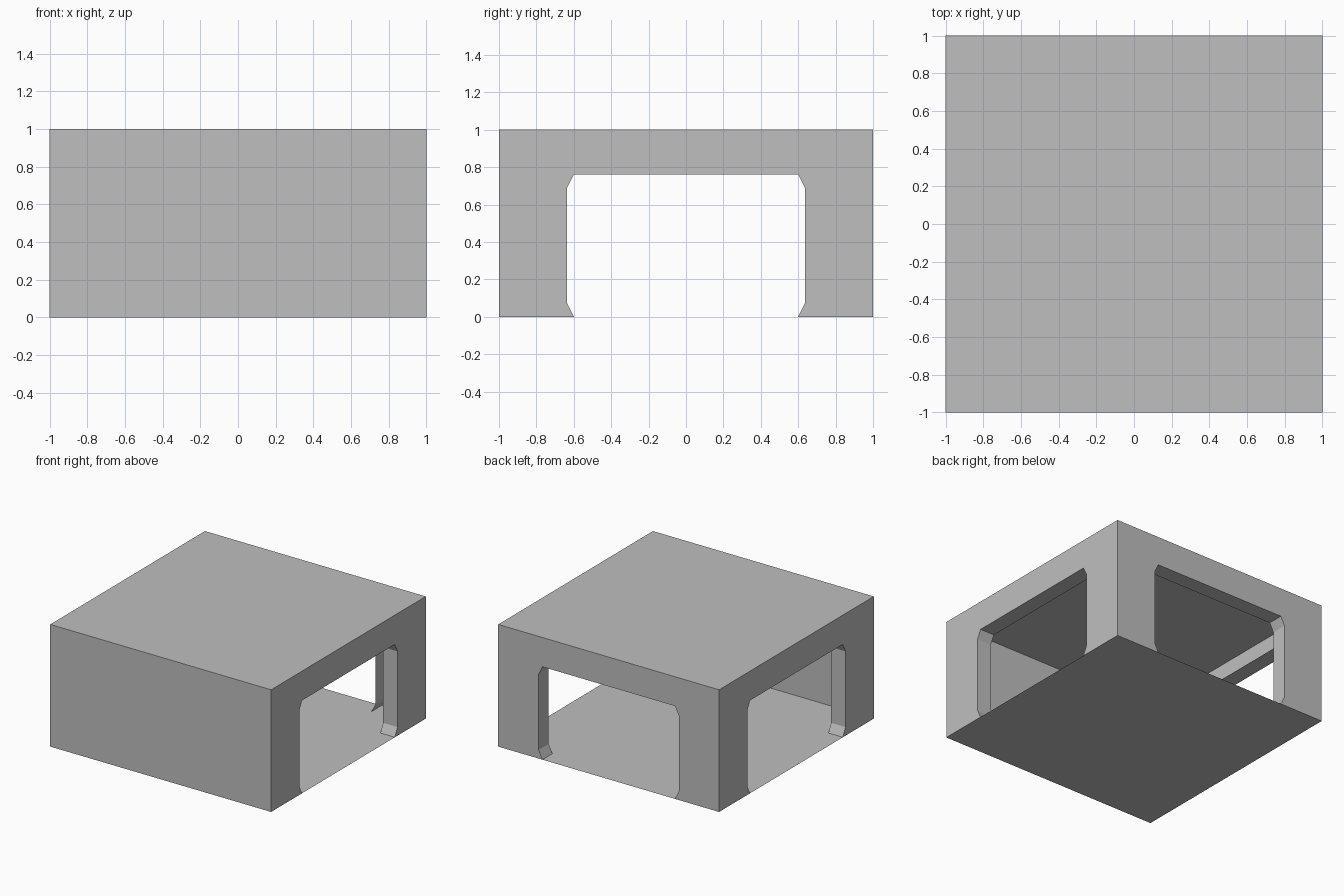
import bpy
import bmesh
from math import pi
from mathutils import Matrix

old = bpy.data.objects.get("Cube")
if old:
    bpy.data.objects.remove(old)

HALF, HEIGHT, RIM = 1.0, 1.0, 0.13

grey = bpy.data.materials.new("plain grey")
grey.use_nodes = True
colour = (0.52, 0.52, 0.52, 1)
grey.diffuse_color = colour
grey.node_tree.nodes["Principled BSDF"].inputs["Base Color"].default_value = colour


def finish(name, bm, matrix=Matrix()):
    mesh = bpy.data.meshes.new(name)
    bm.transform(matrix)
    bm.to_mesh(mesh)
    bm.free()
    mesh.materials.append(grey)
    obj = bpy.data.objects.new(name, mesh)
    bpy.context.collection.objects.link(obj)


# Half of the doorway outline, bottom to top, with cut corners
half_door = [(0.6, 0), (0.635, 0.07), (0.635, 0.69), (0.6, 0.76)]
door = [(-x, z) for x, z in half_door] + half_door[::-1]


def wall(name, angle, has_door):
    """Thin wall facing -y, then turned about z; the doorway gets an inward rim."""
    bm = bmesh.new()
    outline = [(-HALF, 0)] + (door if has_door else [])
    outline += [(HALF, 0), (HALF, HEIGHT), (-HALF, HEIGHT)]
    verts = [bm.verts.new((x, -HALF, z)) for x, z in outline]
    bm.faces.new(verts)
    if has_door:
        front = verts[1:1 + len(door)]
        back = [bm.verts.new(v.co.xyz) for v in front]
        for v in back:
            v.co.y += RIM
        for i in range(len(door) - 1):
            bm.faces.new((front[i + 1], front[i], back[i], back[i + 1]))
    finish(name, bm, Matrix.Rotation(angle, 4, "Z"))


def slab(name, z, flip):
    """Thin square sheet closing the top or bottom."""
    bm = bmesh.new()
    bmesh.ops.create_grid(bm, x_segments=1, y_segments=1, size=HALF,
                          matrix=Matrix.Translation((0, 0, z)))
    if flip:
        bmesh.ops.reverse_faces(bm, faces=bm.faces[:])
    finish(name, bm)


# Closed front, doorways on the other three sides
wall("front_wall", 0, False)
wall("left_wall", pi / 2, True)
wall("back_wall", pi, True)
wall("right_wall", -pi / 2, True)
slab("roof", HEIGHT, False)
slab("floor", 0, True)
